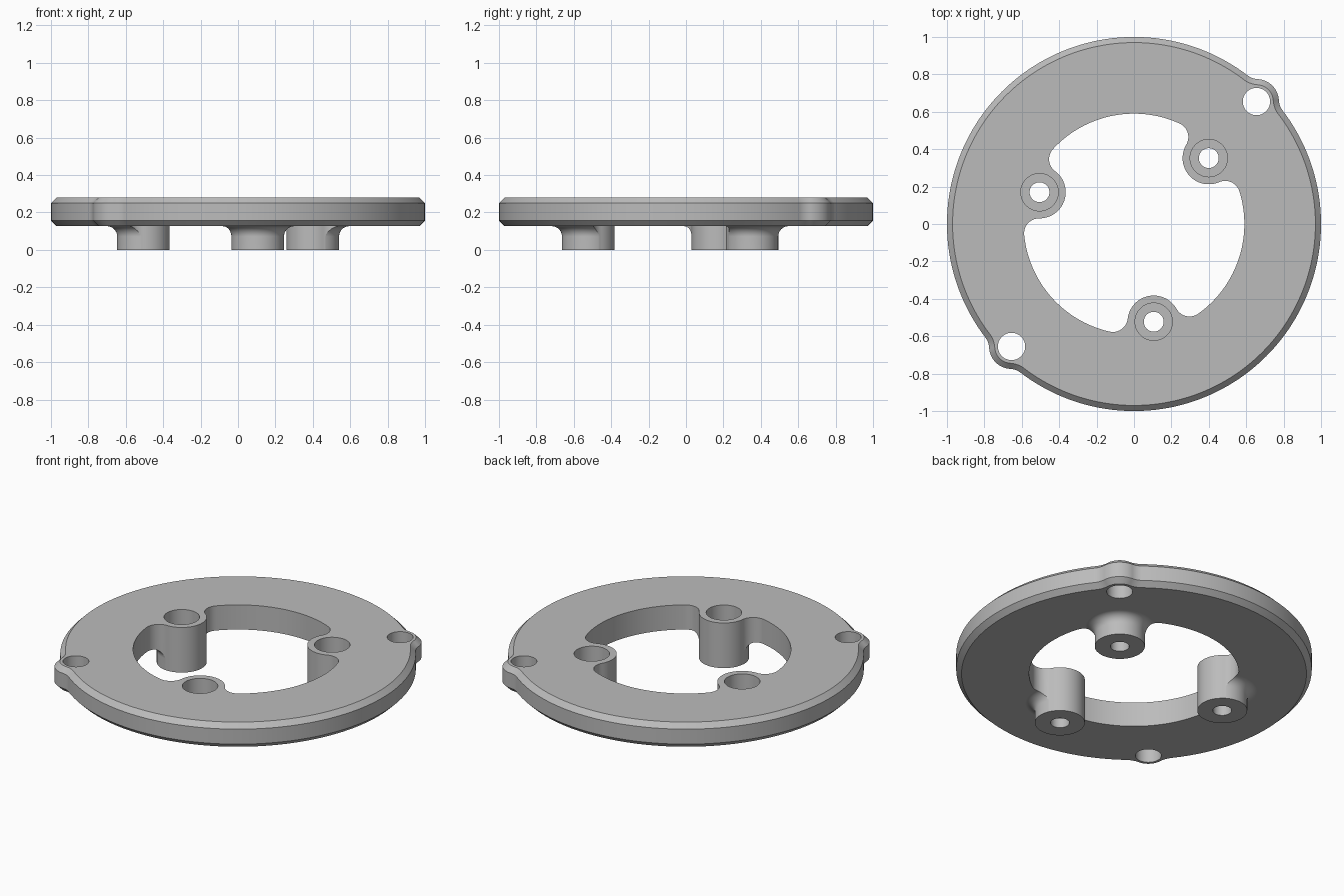
import bpy, bmesh, math
from math import cos, sin, pi, radians
from mathutils import Vector

cube = bpy.data.objects.get("Cube")
if cube:
    bpy.data.objects.remove(cube, do_unlink=True)

TOP, BOTTOM, CHAMFER = 0.28, 0.127, 0.03
EAR_DIST, EAR_ANGLES = 0.926, [radians(45), radians(225)]
BOSS_R, BOSS_DIST = 0.14, 0.533
BOSS_ANGLES = [radians(41.4 + 120 * i) for i in range(3)]

grey = bpy.data.materials.new("plain grey")
grey.use_nodes = True
colour = (0.5, 0.5, 0.5, 1)
grey.diffuse_color = colour
grey.node_tree.nodes["Principled BSDF"].inputs["Base Color"].default_value = colour


def polar(r, a):
    return Vector((r * cos(a), r * sin(a)))


def direction(v):
    return math.atan2(v.y, v.x)


def arc(centre, r, a0, a1, n):
    """Points of the shorter arc from a0 to a1, without the last point."""
    sweep = (a1 - a0 + pi) % (2 * pi) - pi
    return [centre + polar(r, a0 + sweep * i / n) for i in range(n)]


def lobed_outline(radius, dist, angles, lobe, fillet, outward):
    """Circle with lobes bulging outward or inward, blended by fillets."""
    s = 1 if outward else -1
    reach = radius + s * fillet
    phi = math.acos((reach**2 + dist**2 - (lobe + fillet)**2) / (2 * reach * dist))
    turn = pi if outward else 0
    pts = []
    for i, a in enumerate(angles):
        tip = polar(dist, a)
        f0, f1 = polar(reach, a - phi), polar(reach, a + phi)
        middle = a + pi - turn
        pts += arc(f0, fillet, a - phi + turn, direction(tip - f0), 16)
        pts += arc(tip, lobe, direction(f0 - tip), middle, 20)
        pts += arc(tip, lobe, middle, direction(f1 - tip), 20)
        pts += arc(f1, fillet, direction(tip - f1), a + phi + turn, 16)
        span = 2 * pi / len(angles) - 2 * phi
        n = 90
        pts += [polar(radius, a + phi + span * k / n) for k in range(n)]
    return pts


def loft(name, layers):
    """Closed solid through (outline, height) layers from bottom to top."""
    bm = bmesh.new()
    rings = [[bm.verts.new((p.x, p.y, z)) for p in pts] for pts, z in layers]
    bm.faces.new(list(reversed(rings[0])))
    bm.faces.new(rings[-1])
    n = len(rings[0])
    for low, high in zip(rings, rings[1:]):
        for i in range(n):
            j = (i + 1) % n
            bm.faces.new((low[i], low[j], high[j], high[i]))
    mesh = bpy.data.meshes.new(name)
    bm.to_mesh(mesh)
    bm.free()
    mesh.materials.append(grey)
    ob = bpy.data.objects.new(name, mesh)
    bpy.context.collection.objects.link(ob)
    return ob


def turned(name, centre, profile, n=96):
    """Round solid from (radius, height) pairs."""
    return loft(name, [([centre + polar(r, 2 * pi * i / n) for i in range(n)], z)
                       for r, z in profile])


def combine(target, tool, operation):
    mod = target.modifiers.new(operation.title(), "BOOLEAN")
    mod.operation, mod.solver, mod.object = operation, "EXACT", tool
    bpy.context.view_layer.objects.active = target
    bpy.ops.object.modifier_apply(modifier=mod.name)
    bpy.data.objects.remove(tool, do_unlink=True)


# Chamfered plate with two ears
def rim(inset):
    return lobed_outline(1 - inset, EAR_DIST, EAR_ANGLES, 0.12 - inset, 0.1 + inset, True)


ring = loft("mounting_ring", [(rim(CHAMFER), BOTTOM), (rim(0), BOTTOM + CHAMFER),
                              (rim(0), TOP - CHAMFER), (rim(CHAMFER), TOP)])

# Screw bosses flaring into the underside
flare, steps = 0.055, 8
body = BOSS_R + 0.0008
curve = [(body + flare * (1 - cos(t)), BOTTOM - flare * (1 - sin(t)))
         for t in (pi / 2 * i / steps for i in range(steps + 1))]
for a in BOSS_ANGLES:
    profile = [(body, 0)] + curve + [(body + flare, 0.2)]
    combine(ring, turned("boss", polar(BOSS_DIST, a), profile), "UNION")

# Central opening, leaving the bosses standing
opening = lobed_outline(0.59, BOSS_DIST, BOSS_ANGLES, BOSS_R, 0.08, False)
combine(ring, loft("opening_cutter", [(opening, -0.1), (opening, 0.4)]), "DIFFERENCE")

# Counterbored screw holes
for a in BOSS_ANGLES:
    profile = [(0.053, -0.1), (0.053, 0.06), (0.1, 0.06), (0.1, 0.4)]
    combine(ring, turned("screw_cutter", polar(BOSS_DIST, a), profile, 64), "DIFFERENCE")

# Through holes in the ears
for a in EAR_ANGLES:
    profile = [(0.073, -0.1), (0.073, 0.4)]
    combine(ring, turned("ear_cutter", polar(EAR_DIST, a), profile, 64), "DIFFERENCE")

# Smooth walls with crisp edges
bpy.ops.object.select_all(action="DESELECT")
ring.select_set(True)
bpy.context.view_layer.objects.active = ring
bpy.ops.object.shade_smooth_by_angle(angle=radians(30))
ring.modifiers.new("Flat caps", "WEIGHTED_NORMAL").keep_sharp = True
